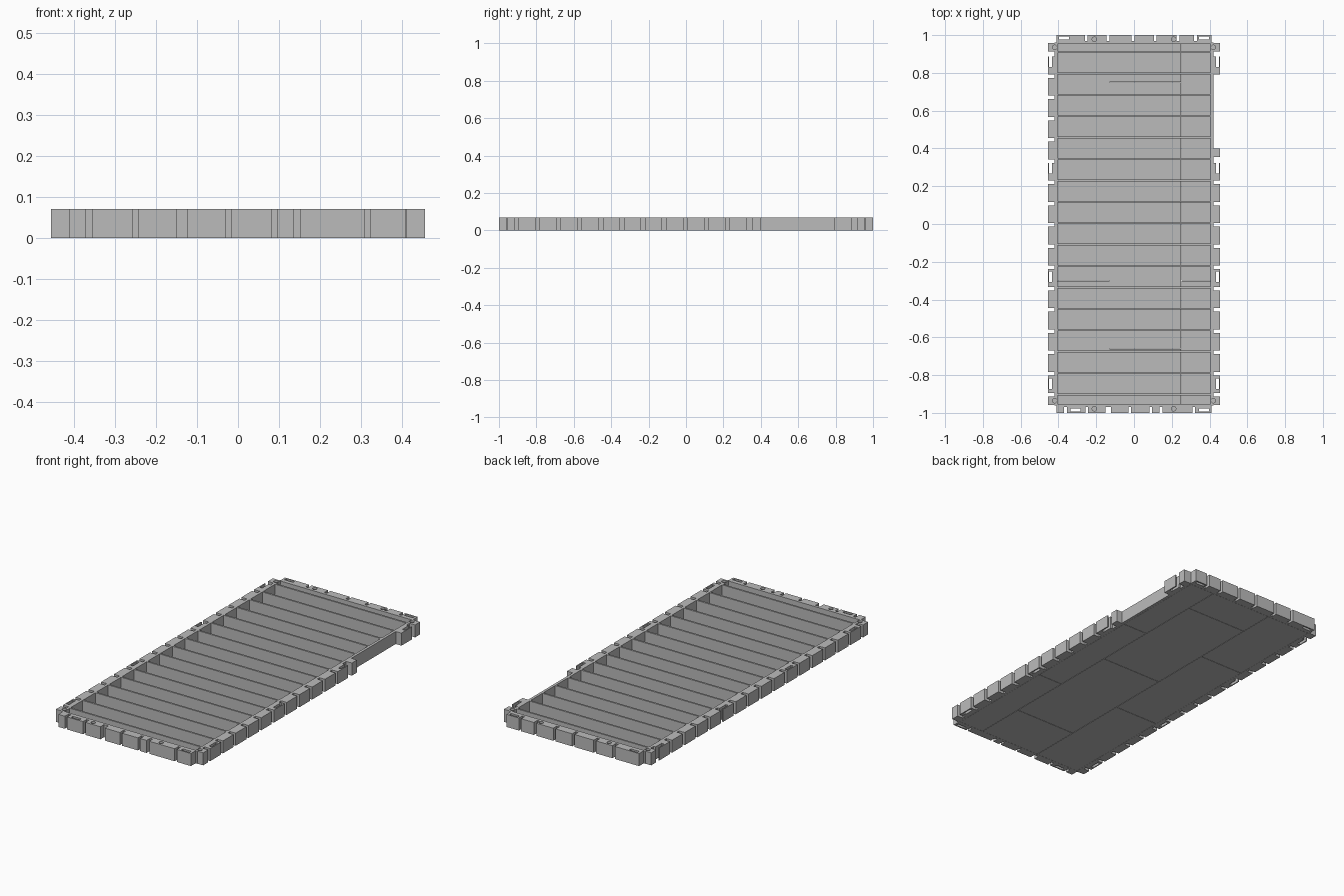
import bpy
import bmesh
from mathutils import Vector

old = bpy.data.objects.get("Cube")
if old:
    bpy.data.objects.remove(old, do_unlink=True)

grey = bpy.data.materials.new("plain_grey")
grey.use_nodes = True
tone = (0.5, 0.5, 0.5, 1)
grey.diffuse_color = tone
grey.node_tree.nodes["Principled BSDF"].inputs["Base Color"].default_value = tone

HEIGHT = 0.07
WALL_X, WALL_Y = 0.405, 0.953


def finish(name, bm, hidden=False):
    bmesh.ops.recalc_face_normals(bm, faces=bm.faces[:])
    mesh = bpy.data.meshes.new(name)
    bm.to_mesh(mesh)
    bm.free()
    mesh.materials.append(grey)
    ob = bpy.data.objects.new(name, mesh)
    bpy.context.collection.objects.link(ob)
    ob.hide_render = hidden
    ob.hide_viewport = hidden
    return ob


def add_box(bm, x0, x1, y0, y1, z0, z1):
    verts = bmesh.ops.create_cube(bm, size=1)["verts"]
    for v in verts:
        v.co = Vector(((x0 + x1) / 2 + v.co.x * (x1 - x0),
                       (y0 + y1) / 2 + v.co.y * (y1 - y0),
                       (z0 + z1) / 2 + v.co.z * (z1 - z0)))


def comb_rail(name, place, half, inner, root, tip, teeth):
    """Straight rail with block-like teeth on its outer edge."""
    outline = [(-half, inner), (-half, root)]
    for a, b in teeth:
        outline += [(a, root), (a, tip), (b, tip), (b, root)]
    outline += [(half, root), (half, inner)]
    # drop repeats where a tooth starts at the rail end
    clean = [p for i, p in enumerate(outline) if p != outline[i - 1]]
    bm = bmesh.new()
    face = bm.faces.new([bm.verts.new((*place(*p), 0)) for p in clean])
    top = bmesh.ops.extrude_face_region(bm, geom=[face])["geom"]
    moved = [g for g in top if isinstance(g, bmesh.types.BMVert)]
    bmesh.ops.translate(bm, verts=moved, vec=(0, 0, HEIGHT))
    return finish(name, bm)


def row(start, stop, pitch=0.1125, width=0.093):
    """Evenly spaced teeth between two positions."""
    count = round((stop - start - width) / pitch) + 1
    return [(start + i * pitch, start + i * pitch + width) for i in range(count)]


# Perimeter rails; one long side has an open stretch without blocks
corner = [(-0.957, -0.913)]
long_teeth = row(-0.895, 0.895)
left_teeth = corner + [t for t in long_teeth if not 0.33 < t[0] < 0.68]
left_teeth += [(0.355, 0.4)]
left_teeth = sorted(left_teeth + [(0.913, 0.957)])
right_teeth = corner + long_teeth + [(0.913, 0.957)]
front_teeth = [(-0.41, -0.37), (-0.355, -0.257), (-0.243, -0.15), (-0.123, -0.03),
               (-0.016, 0.082), (0.096, 0.135), (0.152, 0.309), (0.323, 0.409)]
back_teeth = [(-0.41, -0.26), (-0.245, -0.145), (-0.13, -0.012), (0.003, 0.105),
              (0.12, 0.225), (0.24, 0.318), (0.333, 0.41)]

rails = [
    comb_rail("left_rail", lambda t, d: (d, t), 0.96, WALL_X, 0.42, 0.455, left_teeth),
    comb_rail("right_rail", lambda t, d: (-d, t), 0.96, WALL_X, 0.42, 0.455, right_teeth),
    comb_rail("front_rail", lambda t, d: (t, -d), 0.41, WALL_Y, 0.968, 1, front_teeth),
    comb_rail("back_rail", lambda t, d: (t, d), 0.41, WALL_Y, 0.968, 1, back_teeth),
]

# Slots through the blocks and round sockets in the rail tops
bm = bmesh.new()
for side in (-1, 1):
    for y in (-0.845, -0.28, 0.295, 0.86):
        add_box(bm, side * 0.441 - 0.008, side * 0.441 + 0.008, y - 0.028, y + 0.028, -0.05, 0.1)
    for x, y in ((side * 0.37, 0.985), (0.37 if side > 0 else -0.31, -0.985)):
        add_box(bm, x - 0.026, x + 0.026, y - 0.008, y + 0.008, -0.05, 0.1)
    for end in (-1, 1):
        for x, y in ((0.42, 0.935), (0.21, 0.978)):
            made = bmesh.ops.create_cone(bm, cap_ends=True, segments=16, radius1=0.012,
                                         radius2=0.012, depth=0.08)
            bmesh.ops.translate(bm, verts=made["verts"],
                                vec=(side * x, end * y, HEIGHT + 0.01))
cutter = finish("rail_cutter", bm, hidden=True)
for rail in rails:
    cut = rail.modifiers.new("slots", "BOOLEAN")
    cut.operation = "DIFFERENCE"
    cut.solver = "EXACT"
    cut.object = cutter

# Cross joists
bm = bmesh.new()
for i in range(17):
    y = -0.902 + i * 0.1133
    add_box(bm, -WALL_X, WALL_X, y - 0.005, y + 0.005, 0.008, HEIGHT)
finish("joists", bm)

# Staggered floor boards with hairline seams
bm = bmesh.new()
gap = 0.001
strips = [(-WALL_X, -0.13, (-0.3, 0.4)), (-0.13, 0.25, (-0.66, 0.05, 0.75)),
          (0.25, WALL_X, (-0.3, 0.4))]
for x0, x1, joints in strips:
    cuts = [-WALL_Y, *joints, WALL_Y]
    for y0, y1 in zip(cuts, cuts[1:]):
        add_box(bm, x0 + gap, x1 - gap, y0 + gap, y1 - gap, 0, 0.01)
finish("floor_boards", bm)
